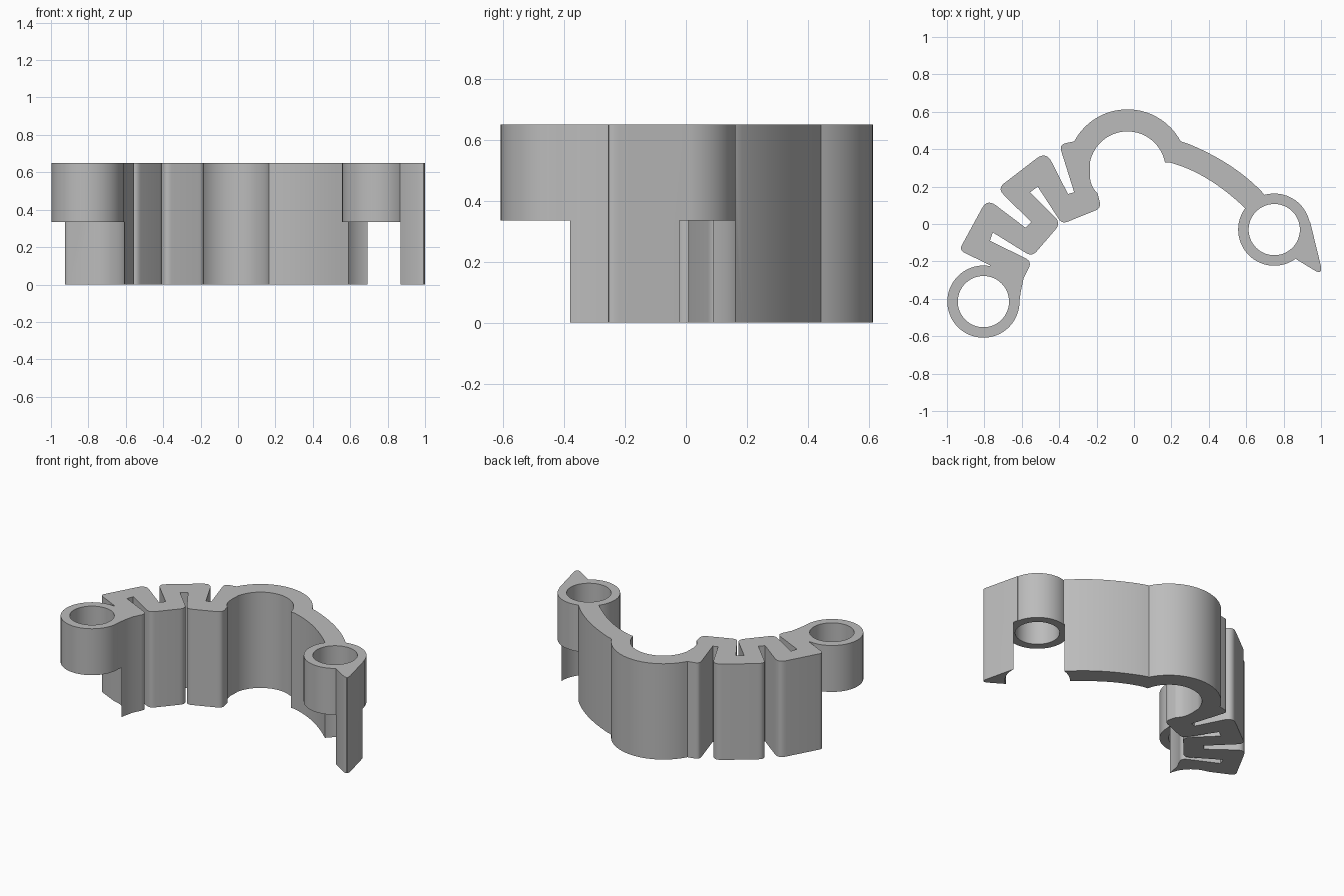
import bpy, bmesh, math
from mathutils import Vector

HEIGHT = 0.65
STEP = 0.335          # underside of the two ring collars
RINGS = [Vector((-0.805, -0.415)), Vector((0.75, -0.03))]

cube = bpy.data.objects.get("Cube")
if cube:
    bpy.data.objects.remove(cube)

grey = bpy.data.materials.new("plain grey")
grey.use_nodes = True
colour = (0.5, 0.5, 0.5, 1)
grey.diffuse_color = colour
grey.node_tree.nodes["Principled BSDF"].inputs["Base Color"].default_value = colour


def bezier(a, c, b, steps):
    return [a * (1 - t) ** 2 + c * 2 * t * (1 - t) + b * t * t
            for t in (i / steps for i in range(steps + 1))]


def through(a, m, b, steps=14):
    """Gentle curve from a to b passing through m."""
    a, m, b = Vector(a), Vector(m), Vector(b)
    return bezier(a, m * 2 - (a + b) / 2, b, steps)


def arc(centre, radius, start, end, steps=32):
    angles = [math.radians(start + (end - start) * i / steps) for i in range(steps + 1)]
    return [Vector(centre) + Vector((math.cos(a), math.sin(a))) * radius for a in angles]


def rounded(points):
    """Round each corner given as (x, y, radius); plain (x, y) points stay sharp."""
    out = []
    for i, p in enumerate(points):
        corner = Vector(p[:2])
        if len(p) < 3:
            out.append(corner)
            continue
        to_a = Vector(points[i - 1][:2]) - corner
        to_b = Vector(points[i + 1][:2]) - corner
        cut = p[2] / math.tan(to_a.angle(to_b) / 2)
        cut = min(cut, to_a.length * 0.45, to_b.length * 0.45)
        out += bezier(corner + to_a.normalized() * cut, corner,
                      corner + to_b.normalized() * cut, 7)
    return out


def prism(name, outline, low, high):
    bm = bmesh.new()
    face = bm.faces.new([bm.verts.new((p.x, p.y, low)) for p in outline])
    top = bmesh.ops.extrude_face_region(bm, geom=[face], use_keep_orig=True)["geom"]
    bmesh.ops.translate(bm, vec=(0, 0, high - low),
                        verts=[v for v in top if isinstance(v, bmesh.types.BMVert)])
    bmesh.ops.recalc_face_normals(bm, faces=bm.faces)
    mesh = bpy.data.meshes.new(name)
    bm.to_mesh(mesh)
    bm.free()
    mesh.materials.append(grey)
    obj = bpy.data.objects.new(name, mesh)
    bpy.context.collection.objects.link(obj)
    return obj


def disc(name, centre, radius, low, high):
    return prism(name, arc(centre, radius, 0, 360, 72)[:-1], low, high)


def combine(target, tool, operation):
    mod = target.modifiers.new(operation.lower(), 'BOOLEAN')
    mod.operation, mod.solver, mod.object = operation, 'EXACT', tool
    bpy.context.view_layer.objects.active = target
    bpy.ops.object.modifier_apply(modifier=mod.name)
    bpy.data.objects.remove(tool)


# Folded spring, from the arch out to the first ring and back
spring = rounded([
    (-0.319, 0.442), (-0.4, 0.425, 0.05),
    (-0.32, 0.17), (-0.353, 0.16),
    (-0.47, 0.39, 0.055), (-0.73, 0.19, 0.04),
    (-0.55, 0.01), (-0.58, -0.02),
    (-0.785, 0.135, 0.05), (-0.935, -0.14, 0.03),
    (-0.77, -0.22), RINGS[0], (-0.615, -0.43),
    (-0.605, -0.36), (-0.59, -0.29), (-0.545, -0.2, 0.04),
    (-0.77, -0.09), (-0.755, -0.045),
    (-0.545, -0.175, 0.045), (-0.39, 0.005, 0.05),
    (-0.555, 0.17), (-0.515, 0.2),
    (-0.385, 0, 0.04), (-0.175, 0.085, 0.04), (-0.195, 0.165),
])
hollow = through((-0.195, 0.165), (-0.23, 0.22), (-0.235, 0.3), 8)[1:]

# Pointed tail beside the second ring
tail = rounded([(0.594, 0.085), RINGS[1], (0.87, -0.19),
                (1.012, -0.277, 0.025), (0.942, 0.01), (0.76, 0)])

# Arch over the middle and the curved arm to the second ring
arch = (-0.035, 0.291)
outline = (arc(arch, 0.322, 28, 152)[:-1] + spring + hollow
           + arc(arch, 0.204, 169, 11)
           + through((0.165, 0.335), (0.38, 0.249), (0.594, 0.085))[1:-1]
           + tail
           + through((0.695, 0.16), (0.505, 0.318), (0.257, 0.442))[:-1])
body = prism("spring_clip", outline, 0, HEIGHT)

# Clear the space under each collar, then add the collar and its bore
for centre in RINGS:
    combine(body, disc("clearance", centre, 0.2, -0.1, STEP), 'DIFFERENCE')
    combine(body, disc("collar", centre, 0.193, STEP, HEIGHT), 'UNION')
    combine(body, disc("bore", centre, 0.137, -0.1, HEIGHT + 0.1), 'DIFFERENCE')

bpy.ops.object.select_all(action='DESELECT')
body.select_set(True)
bpy.context.view_layer.objects.active = body
bpy.ops.object.shade_smooth_by_angle(angle=math.radians(30))
